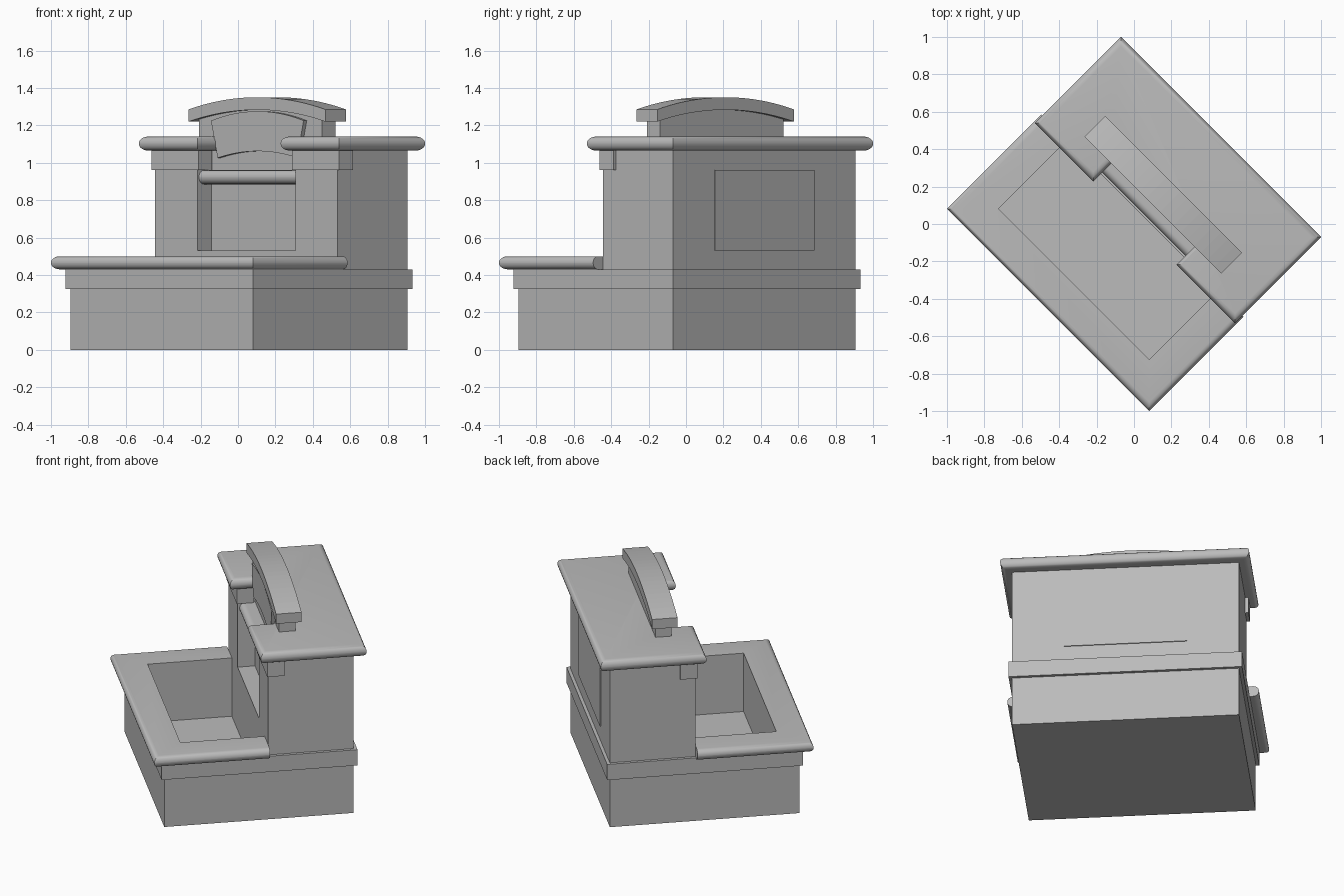
import bpy, bmesh, math
from mathutils import Matrix

if "Cube" in bpy.data.objects:
    bpy.data.objects.remove(bpy.data.objects["Cube"])

grey = bpy.data.materials.new("plain grey")
grey.use_nodes = True
COLOUR = (0.5, 0.5, 0.5, 1)
grey.diffuse_color = COLOUR
grey.node_tree.nodes["Principled BSDF"].inputs["Base Color"].default_value = COLOUR

# The whole counter is built square to its own axes, then turned about z
TURN = math.radians(-45)
AXES = {
    "z": lambda a, b, c: (a, b, c),   # outline in x, y
    "y": lambda a, b, c: (a, c, b),   # outline in x, z
    "x": lambda a, b, c: (c, a, b),   # outline in y, z
}


def prism(name, outline, lo, hi, axis="z", round_rule=None, radius=0.0365):
    """Extrude an outline; bullnose the top and bottom edges chosen by a rule."""
    put = AXES[axis]
    bm = bmesh.new()
    ends = [[bm.verts.new(put(a, b, c)) for a, b in outline] for c in (lo, hi)]
    for ring in ends:
        bm.faces.new(ring)
    n = len(outline)
    for i in range(n):
        j = (i + 1) % n
        bm.faces.new((ends[0][i], ends[0][j], ends[1][j], ends[1][i]))
    bmesh.ops.recalc_face_normals(bm, faces=bm.faces)
    if round_rule:
        edges = [e for e in bm.edges
                 if abs(e.verts[0].co.z - e.verts[1].co.z) < 1e-4
                 and round_rule((e.verts[0].co + e.verts[1].co) / 2)]
        bmesh.ops.bevel(bm, geom=edges, offset=radius, segments=6,
                        profile=0.5, affect="EDGES")
    mesh = bpy.data.meshes.new(name)
    bm.to_mesh(mesh)
    bm.free()
    mesh.materials.append(grey)
    obj = bpy.data.objects.new(name, mesh)
    bpy.context.collection.objects.link(obj)
    obj.rotation_euler.z = TURN
    if round_rule:
        select(obj)
        bpy.ops.object.shade_smooth_by_angle(angle=math.radians(35))
    return obj


def select(obj):
    bpy.ops.object.select_all(action="DESELECT")
    obj.select_set(True)
    bpy.context.view_layer.objects.active = obj


def box(name, x0, x1, y0, y1, z0, z1, **kw):
    return prism(name, [(x0, y0), (x1, y0), (x1, y1), (x0, y1)], z0, z1, **kw)


def cut(obj, cutter):
    bpy.context.view_layer.update()
    mod = obj.modifiers.new("cut", "BOOLEAN")
    mod.operation, mod.solver, mod.object = "DIFFERENCE", "EXACT", cutter
    select(obj)
    bpy.ops.object.modifier_apply(modifier=mod.name)
    bpy.data.objects.remove(cutter)


def arc(half, mid_z, sag, steps=20):
    """Shallow arch from -half to half with its crown at mid_z."""
    r = (half * half + sag * sag) / (2 * sag)
    xs = [half * (2 * i / steps - 1) for i in range(steps + 1)]
    return [(x, mid_z - r + math.sqrt(r * r - x * x)) for x in xs]


W, FRONT, BACK = 0.69, -0.575, 0.59       # base half width and depth
WALL, NICHE = 0.063, 0.17                 # raised wall front, niche back
BASE_TOP, WALL_TOP = 0.43, 1.065

# Stepped body with sunken basin and open niche
body = prism("body", [(FRONT, 0), (BACK, 0), (BACK, WALL_TOP), (WALL, WALL_TOP),
                      (WALL, BASE_TOP), (FRONT, BASE_TOP)], -W, W, axis="x")
cut(body, box("basin_cutter", -0.57, 0.57, -0.455, WALL, 0.11, 0.6))
cut(body, box("niche_cutter", -0.37, 0.37, -0.1, NICHE, 0.53, 1.2))

# Trim band round the base
trim = box("trim_band", -W - 0.02, W + 0.02, FRONT - 0.02, BACK + 0.02, 0.325, BASE_TOP)
cut(trim, box("trim_cutter", -0.6, 0.6, -0.48, 0.5, 0.2, 0.6))

# Lower counter, rounded on its three outer sides
L, LF = 0.765, -0.65
prism("lower_counter", [(-L, LF), (L, LF), (L, WALL), (0.57, WALL), (0.57, -0.455),
                        (-0.57, -0.455), (-0.57, WALL), (-L, WALL)],
      BASE_TOP, 0.5, radius=0.0345,
      round_rule=lambda c: abs(c.x) > L - 0.01 or c.y < LF + 0.01)

# Upper counter with a notch over the niche, rounded all round
U, N = 0.757, 0.315
prism("upper_counter", [(-U, 0.007), (-N, 0.007), (-N, 0.15), (N, 0.15), (N, 0.007),
                        (U, 0.007), (U, 0.658), (-U, 0.658)],
      WALL_TOP, 1.14, round_rule=lambda c: True)

# Rounded sill across the niche
box("niche_sill", -0.37, 0.37, 0.075, 0.2, 0.885, 0.96,
    round_rule=lambda c: c.y < 0.08)

# Brackets below the upper counter
for side, s in (("left", 1), ("right", -1)):
    x0, x1 = sorted((s * 0.355, s * 0.71))
    box(side + "_bracket", x0, x1, 0.055, 0.16, 0.96, WALL_TOP)

# Thin panel on the back
box("back_panel", -0.375, 0.375, BACK - 0.01, BACK + 0.006, 0.53, 0.96)

# Arched crown: block, cap and raised front panel
prism("crown_block", [(-0.466, 1.1)] + arc(0.466, 1.285, 0.052) + [(0.466, 1.1)],
      NICHE, 0.27, axis="y")
prism("crown_cap", arc(0.517, 1.35, 0.065) + arc(0.517, 1.283, 0.063)[::-1],
      0.143, 0.3, axis="y")
prism("crown_panel", arc(0.35, 1.275, 0.05) + arc(0.3, 1.062, 0.036)[::-1],
      0.146, NICHE + 0.01, axis="y")
